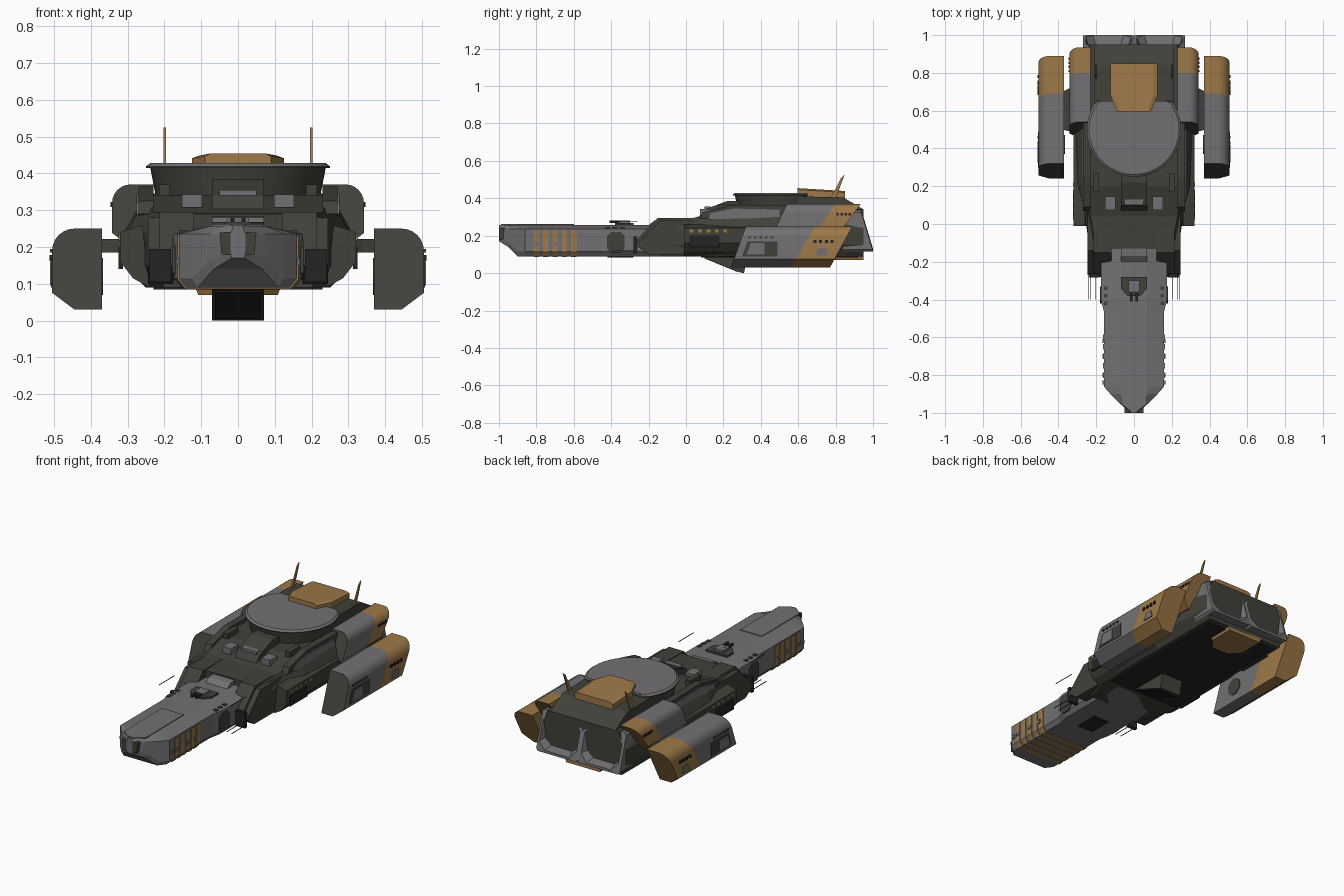
import bpy, bmesh, math

cube = bpy.data.objects.get("Cube")
if cube:
    bpy.data.objects.remove(cube, do_unlink=True)


def material(name, r, g, b):
    m = bpy.data.materials.new(name)
    m.diffuse_color = (r, g, b, 1)
    m.use_nodes = True
    node = next(n for n in m.node_tree.nodes if n.type == 'BSDF_PRINCIPLED')
    node.inputs["Base Color"].default_value = (r, g, b, 1)
    return m


GREY = material("hull grey", .17, .163, .17)
DARK = material("dark olive", .05, .053, .041)
ORANGE = material("ochre", .34, .19, .065)
BLACK = material("near black", .018, .018, .018)


def make(name, solids, mats, mirror=False, smooth=False):
    """Skin lists of rings; mats = start cap, each band, end cap (or one material)."""
    bm = bmesh.new()
    palette = [GREY, DARK, ORANGE, BLACK]
    for rings in solids:
        loops = [[bm.verts.new(p) for p in ring] for ring in rings]
        colours = mats if isinstance(mats, list) else [mats] * (len(loops) + 1)
        bands = [[loops[0]]]
        for a, b in zip(loops, loops[1:]):
            n = len(a)
            bands.append([(a[i], a[(i + 1) % n], b[(i + 1) % n], b[i]) for i in range(n)])
        bands.append([loops[-1]])
        for band, colour in zip(bands, colours):
            for corners in band:
                bm.faces.new(corners).material_index = palette.index(colour)
    bmesh.ops.recalc_face_normals(bm, faces=bm.faces)
    mesh = bpy.data.meshes.new(name)
    bm.to_mesh(mesh)
    bm.free()
    for m in palette:
        mesh.materials.append(m)
    obj = bpy.data.objects.new(name, mesh)
    bpy.context.collection.objects.link(obj)
    if mirror:
        obj.modifiers.new("Mirror", 'MIRROR').use_mirror_merge = False
    if smooth:
        bpy.ops.object.select_all(action='DESELECT')
        obj.select_set(True)
        bpy.context.view_layer.objects.active = obj
        bpy.ops.object.shade_smooth_by_angle(angle=math.radians(35))
    return obj


def prism(name, axis, points, lo, hi, mat, mirror=False, smooth=False):
    place = {'x': lambda p, d: (d, p[0], p[1]),
             'y': lambda p, d: (p[0], d, p[1]),
             'z': lambda p, d: (p[0], p[1], d)}[axis]
    rings = [[place(p, d) for p in points] for d in (lo, hi)]
    return make(name, [rings], mat, mirror, smooth)


def boxes(name, centres, size, mat, mirror=False):
    sx, sy, sz = (s / 2 for s in size)
    corners = [(-sx, -sy), (sx, -sy), (sx, sy), (-sx, sy)]
    solids = [[[(x + a, y + b, z + h) for a, b in corners] for h in (-sz, sz)]
              for x, y, z in centres]
    return make(name, solids, mat, mirror)


def both(half):
    """Complete a half outline with its reflection."""
    return half + [(-x, y) for x, y in reversed(half)]


def section(y, half):
    return [(x, y, z) for x, z in both(half)]


# Long forward neck
def neck_ring(y, w, low):
    inner = min(.07, w * .6)
    return section(y, [(w * .88, low), (w, low + .025), (w, .236), (inner, .258)])

stations = [(-1, .02, .17), (-.95, .075, .14), (-.9, .125, .09), (-.86, .16, .09),
            (-.46, .16, .09), (-.4, .175, .09), (.05, .175, .09)]
make("neck", [[neck_ring(*s) for s in stations]], GREY)
prism("neck_top_panel", 'z', both([(.07, -.6), (.07, -.95), (.02, -.99)]), .255, .262, GREY)
band = both([(.143, .086), (.164, .113), (.164, .23)])
make("neck_stripes", [[[(x, y + d, z) for x, z in band] for d in (-.014, .014)]
                      for y in (-.8, -.75, -.7, -.65, -.6)], ORANGE)
prism("nose_window", 'y', both([(.045, .18), (.05, .24)]), -1, -.96, DARK)
port = [(-.42, .13), (-.4, .11), (-.35, .11), (-.33, .13), (-.33, .2), (-.35, .22), (-.4, .22), (-.42, .2)]
prism("neck_side_port", 'x', port, .16, .179, DARK, True)
boxes("neck_belly_hatch", [(0, -.35, .088)], (.1, .14, .008), BLACK)
boxes("neck_knobs", [(.158, y, .16) for y in (-.84, -.8, -.7, -.62)], (.02, .022, .02), GREY, True)
boxes("neck_deck_knobs", [(.15, y, .24) for y in (-.42, -.38, -.34)], (.02, .02, .012), DARK, True)

# Small gun mount on the neck
prism("gun_mount", 'z', both([(.035, -.38), (.07, -.34), (.07, -.28)]), .25, .268, DARK)
boxes("gun_block", [(0, -.33, .27)], (.06, .06, .02), GREY)
boxes("gun_barrels", [(.015, -.37, .274)], (.012, .08, .012), BLACK, True)
prism("neck_collar", 'x', [(-.21, .25), (-.17, .28), (-.05, .29), (-.05, .25)], -.07, .07, GREY)

# Shoulders beside the neck
shoulder = [(-.28, .15), (-.27, .17), (-.15, .295), (.12, .295), (.12, .15)]
prism("shoulder", 'x', shoulder, .12, .215, DARK, True)
prism("shoulder_cheek", 'x', [(-.27, .15), (-.14, .28), (.1, .28), (.1, .1), (-.2, .1)],
      .175, .245, DARK, True)
boxes("shoulder_vents", [(.212, -.272, .15)], (.06, .02, .09), BLACK, True)
boxes("forward_probes", [(x, -.33, z) for x, z in ((.24, .12), (.205, .12), (.23, .278))],
      (.003, .14, .003), BLACK, True)

# Main hull
def hull_ring(y, base, mid, top, deck):
    return section(y, [(base, .09), (mid, .15), (mid, .24), (top, deck)])

make("main_hull", [[hull_ring(*s) for s in (
    (-.13, .2, .235, .2, .29), (.04, .24, .26, .23, .295), (.2, .25, .3, .25, .34),
    (.5, .25, .31, .25, .345), (.95, .25, .27, .23, .34))]], DARK)
flank = [(.24, .09), (.285, .115), (.32, .16), (.32, .24), (.26, .26)]
prism("side_sponson", 'y', flank, -.01, .5, DARK, True)
boxes("sponson_lights", [(.32, .03 + .045 * i, .225) for i in range(5)], (.008, .02, .015), ORANGE, True)
boxes("sponson_panel", [(.318, .1, .17)], (.012, .16, .06), BLACK, True)
boxes("belly_plate", [(0, .5, .088)], (.46, .84, .008), BLACK)
prism("upper_flank", 'x', [(.07, .29), (.09, .325), (.25, .365), (.55, .36), (.55, .27)],
      .23, .27, DARK, True)
prism("upper_flank_panel", 'x', [(.12, .29), (.13, .32), (.25, .345), (.5, .34), (.5, .29)],
      .265, .275, GREY, True)

# Bridge and deck fittings
prism("bridge", 'x', [(.06, .29), (.1, .34), (.22, .385), (.32, .385), (.32, .29)], -.07, .07, DARK)
boxes("bridge_windows", [(0, .115, .345)], (.1, .03, .02), GREY)
boxes("deck_blocks", [(.125, .11, .325)], (.055, .07, .035), GREY, True)
boxes("deck_rails", [(.2, .22, .355)], (.03, .1, .03), DARK, True)

# Round turret drum with a wide lid
def disc(radius, z, sides=48):
    pts = []
    for i in range(sides):
        a = math.tau * i / sides
        pts.append((radius * math.cos(a), min(.5 + radius * math.sin(a), .65), z))
    return pts

make("turret_drum", [[disc(.222, .33), disc(.238, .414)]], DARK, smooth=True)
make("turret_lid", [[disc(.25, .414), disc(.25, .419), disc(.238, .428)]],
     [DARK, DARK, GREY, GREY])
prism("aft_deck", 'x', [(.5, .33), (.5, .412), (.84, .405), (.95, .34)], -.21, .21, DARK)
hatch = both([(.125, .85), (.125, .68), (.09, .595)])
make("top_hatch", [[[(x, y, .4) for x, y in hatch],
                    [(x, y, .446 - (y - .6) * .06) for x, y in hatch],
                    [(x * .82, y, .454 - (y - .6) * .06) for x, y in hatch]]], ORANGE)
keel = both([(.06, .74), (.12, .8), (.12, .95)])
make("belly_hatch", [[[(x, y, .1) for x, y in keel], [(x * .9, y, .07) for x, y in keel]]], ORANGE)
prism("antenna", 'x', [(.77, .4), (.8, .4), (.82, .45), (.848, .525), (.83, .51), (.8, .45)],
      .196, .203, ORANGE, True)

# Chin intake
prism("chin_intake", 'x', [(.08, .09), (.29, .004), (.31, 0), (.33, .09)], -.07, .07, DARK)
prism("chin_grille", 'x', [(.1, .078), (.28, .004), (.28, .02), (.1, .088)], -.062, .062, BLACK)

# Hollow engine housings at the stern
def engine_ring(cx, w, h, cut, depth=None):
    cz = .225
    pts = [(w - cut, -h), (w, cut - h), (w, h - cut), (w - cut, h),
           (cut - w, h), (-w, h - cut), (-w, cut - h), (cut - w, -h)]
    return [(cx + x, 1 - (z + h) * .3 if depth is None else depth, cz + z) for x, z in pts]

make("engine_housing", [[engine_ring(.135, .135, .11, .012, .84), engine_ring(.135, .135, .11, .012),
                         engine_ring(.135, .12, .095, .04), engine_ring(.14, .075, .06, .03, .86)]],
     [GREY, GREY, GREY, GREY, DARK], True)


# Leaning nacelles: grey fore, ochre aft
def nacelle(name, inner, outer, low, high, cuts):
    r = (outer - inner) * .45
    outline = [(inner, low), (outer - r, low), (outer, low + r * .75)]
    for i in range(7):
        a = math.pi / 2 * i / 6
        outline.append((outer - r + r * math.cos(a), high - r + r * math.sin(a)))
    outline.append((inner, high))
    rings = [[(x, a + (b - a) * (z - low) / (high - low), z) for x, z in outline]
             for a, b in cuts]
    make(name, [rings], [DARK, GREY, ORANGE, ORANGE], True, True)

nacelle("outer_nacelle", .37, .505, .03, .25, [(.24, .32), (.56, .69), (.77, .89)])
nacelle("inner_nacelle", .23, .342, .2, .37, [(.46, .54), (.68, .8), (.81, .935)])
prism("pylon", 'z', [(.28, .46), (.34, .49), (.38, .5), (.38, .7), (.34, .72), (.28, .74)],
      .185, .222, DARK, True)
prism("nacelle_window_frame", 'x', [(.3, .09), (.33, .17), (.49, .17), (.49, .09)], .5, .508, DARK, True)
prism("nacelle_window", 'x', [(.325, .1), (.345, .16), (.42, .16), (.42, .1)], .5, .511, GREY, True)
boxes("nacelle_studs", [(.505, .69 + .03 * i, .17) for i in range(4)], (.014, .016, .016), BLACK, True)
boxes("inner_nacelle_studs", [(.341, .81 + .022 * i, .315) for i in range(4)],
      (.01, .013, .014), BLACK, True)
prism("nacelle_badge_plate", 'x', [(.69, .095), (.71, .135), (.75, .135), (.76, .095)],
      .5, .51, GREY, True)
boxes("nacelle_ribs", [(.505, .34 + .03 * i, .19) for i in range(5)], (.012, .014, .01), DARK, True)
ring = [(.42 + .05 * math.cos(math.tau * i / 16), .12 + .05 * math.sin(math.tau * i / 16))
        for i in range(16)]
prism("nacelle_inner_port", 'x', ring, .366, .372, DARK, True)
